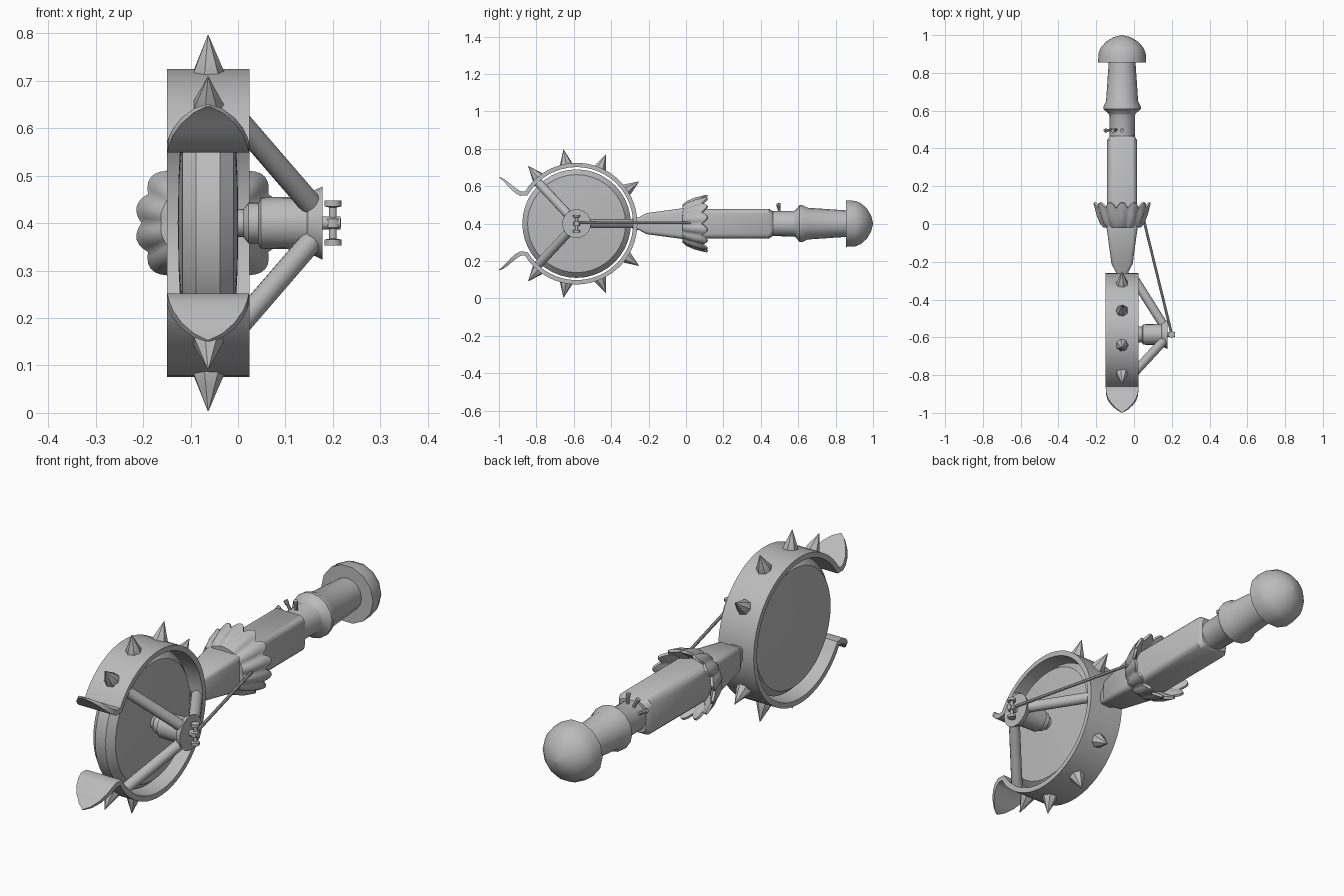
import bpy, bmesh, math
from mathutils import Vector

if "Cube" in bpy.data.objects:
    bpy.data.objects.remove(bpy.data.objects["Cube"])

AX, AZ = -0.063, 0.40          # long axis of the handle
CY = -0.585                    # centre of the ring

grey = bpy.data.materials.new("grey")
grey.diffuse_color = (0.5, 0.5, 0.5, 1)
grey.use_nodes = True
grey.node_tree.nodes["Principled BSDF"].inputs["Base Color"].default_value = grey.diffuse_color


def finish(name, bm, angle=35):
    bmesh.ops.recalc_face_normals(bm, faces=bm.faces)
    me = bpy.data.meshes.new(name)
    bm.to_mesh(me)
    bm.free()
    me.materials.append(grey)
    ob = bpy.data.objects.new(name, me)
    bpy.context.collection.objects.link(ob)
    bpy.ops.object.select_all(action='DESELECT')
    ob.select_set(True)
    bpy.context.view_layer.objects.active = ob
    bpy.ops.object.shade_smooth_by_angle(angle=math.radians(angle))
    return ob


def loft(name, rings, caps=True, cyclic=False, angle=35):
    """Skin a list of closed point rings."""
    bm = bmesh.new()
    rows = [[bm.verts.new(p) for p in ring] for ring in rings]
    n = len(rows[0])
    pairs = list(zip(rows, rows[1:]))
    if cyclic:
        pairs.append((rows[-1], rows[0]))
    for a, b in pairs:
        for i in range(n):
            j = (i + 1) % n
            bm.faces.new((a[i], a[j], b[j], b[i]))
    if caps and not cyclic:
        bm.faces.new(rows[0])
        bm.faces.new(rows[-1])
    return finish(name, bm, angle)


def lathe(name, profile, origin, direction, seg=16, angle=35):
    """Revolve (distance, radius) pairs about a direction."""
    o, d = Vector(origin), Vector(direction).normalized()
    q = d.to_track_quat('Z', 'Y')
    rings = []
    for t, r in profile:
        rings.append([o + q @ Vector((r * math.cos(2 * math.pi * i / seg),
                                      r * math.sin(2 * math.pi * i / seg), t))
                      for i in range(seg)])
    return loft(name, rings, angle=angle)


def rod(name, a, b, r, seg=12):
    a, b = Vector(a), Vector(b)
    return lathe(name, [(0, r), ((b - a).length, r)], a, b - a, seg)


def polar(x, r, deg):
    a = math.radians(deg)
    return Vector((x, CY + r * math.cos(a), AZ + r * math.sin(a)))


# open ring with flared pointed lips: (y, z, half width, thickness normal)
lip = [(-0.885, 0.560, 0.086), (-0.905, 0.572, 0.083), (-0.930, 0.592, 0.074),
       (-0.955, 0.616, 0.056), (-0.980, 0.637, 0.030), (-0.998, 0.648, 0.003)]
path = [(y, 2 * AZ - z, w) for y, z, w in reversed(lip)]
for k in range(49):
    p = polar(0, 0.3135, -149 + 298 * k / 48)
    path.append((p.y, p.z, 0.087))
path += lip
rings = []
for k, (y, z, w) in enumerate(path):
    a, b = path[max(k - 1, 0)], path[min(k + 1, len(path) - 1)]
    t = Vector((b[0] - a[0], b[1] - a[1])).normalized()
    h = 0.0115 if w > 0.08 else 0.002 + 0.0095 * w / 0.087
    ny, nz = t.y * h, -t.x * h
    rings.append([(AX - w, y + ny, z + nz), (AX + w, y + ny, z + nz),
                  (AX + w, y - ny, z - nz), (AX - w, y - ny, z - nz)])
loft("open_ring", rings)

# spikes around the ring
for deg in (34, 67, 100, 130):
    for s in (1, -1):
        d = polar(0, 1, s * deg) - Vector((0, CY, AZ))
        lathe("ring_spike", [(0.312, 0.034), (0.326, 0.033), (0.352, 0.022),
                             (0.378, 0.011), (0.402, 0.001)],
              (AX, CY, AZ), d, 7)

# lens shaped disc inside the ring
lathe("disc", [(-0.064, 0.002), (-0.062, 0.10), (-0.054, 0.262), (-0.025, 0.29),
               (0.025, 0.29), (0.054, 0.262), (0.062, 0.10), (0.064, 0.002)],
      (AX, CY, AZ), (1, 0, 0), 40, 20)

# stepped side hub
lathe("hub", [(-0.01, 0.028), (0.012, 0.03), (0.022, 0.043), (0.043, 0.043),
              (0.048, 0.054), (0.145, 0.056), (0.150, 0.064), (0.178, 0.077)],
      (0, CY, AZ), (1, 0, 0), 20, 25)

# struts from hub to ring
for deg in (0, 133, -133):
    rod("strut", polar(0.155, 0.052, deg), polar(-0.004, 0.304, deg), 0.024, 14)

# cord spool on the hub
rod("spool_peg", (0.17, CY, AZ), (0.216, CY, AZ), 0.014)
lathe("spool", [(-0.047, 0.018), (-0.035, 0.018), (-0.033, 0.008), (-0.012, 0.008),
                (-0.009, 0.017), (0.009, 0.017), (0.012, 0.008), (0.033, 0.008),
                (0.035, 0.018), (0.047, 0.018)], (0.2, CY, AZ), (0, 0, 1), 12)

# cord from the spool to the collar
rod("cord", (0.2, CY, AZ + 0.004), (0.047, 0.04, AZ + 0.004), 0.007, 8)


# square handle body with rounded corners
def square_ring(y, h, c):
    pts = []
    for q in range(4):
        for i in range(4):
            a = math.radians(90 * q + 30 * i)
            sx = 1 if q in (0, 3) else -1
            sz = 1 if q in (0, 1) else -1
            pts.append((AX + sx * (h - c) + c * math.cos(a), y,
                        AZ + sz * (h - c) + c * math.sin(a)))
    return pts


loft("handle_body", [square_ring(*s) for s in (
    (-0.285, 0.030, 0.012), (-0.252, 0.034, 0.014), (-0.212, 0.056, 0.018),
    (-0.02, 0.082, 0.022), (0.05, 0.079, 0.025), (0.445, 0.079, 0.027),
    (0.465, 0.066, 0.03))])

# round rear grip with a bulged band
lathe("rear_grip", [(0.45, 0.067), (0.575, 0.068), (0.585, 0.072), (0.608, 0.099),
                    (0.622, 0.099), (0.65, 0.085), (0.87, 0.070)],
      (AX, 0, AZ), (0, 1, 0), 16)

# domed pommel
lathe("pommel", [(0.855, 0.06), (0.855, 0.127), (0.905, 0.125), (0.935, 0.112),
                 (0.967, 0.083), (0.99, 0.043), (1.0, 0.003)],
      (AX, 0, AZ), (0, 1, 0), 14, 40)

# scalloped flared collar: (y, radius, ripple)
lobes, seg = 14, 84
rings = []
for y, r, k in ((-0.018, 0.080, 0), (-0.018, 0.100, 0.2), (0.005, 0.117, 0.5),
                (0.050, 0.134, 0.8), (0.100, 0.149, 1), (0.106, 0.140, 1),
                (0.080, 0.122, 0.7), (0.035, 0.085, 0)):
    ring = []
    for i in range(seg):
        a = 2 * math.pi * i / seg
        wave = abs(math.sin(a * lobes / 2)) - 0.6
        rr = r + 0.014 * k * wave
        yy = y + (0.030 * wave if y > 0.07 else -0.012 * k * wave)
        ring.append((AX + rr * math.cos(a), yy, AZ + rr * math.sin(a)))
    rings.append(ring)
loft("collar", rings, cyclic=True, angle=40)

# three small pegs on the grip
for deg in (0, 27, 58):
    a = math.radians(deg)
    d = Vector((-math.sin(a), -0.12, math.cos(a)))
    lathe("grip_peg", [(0.05, 0.007), (0.092, 0.007), (0.095, 0.010), (0.110, 0.010)],
          (AX, 0.507, AZ), d, 8)
